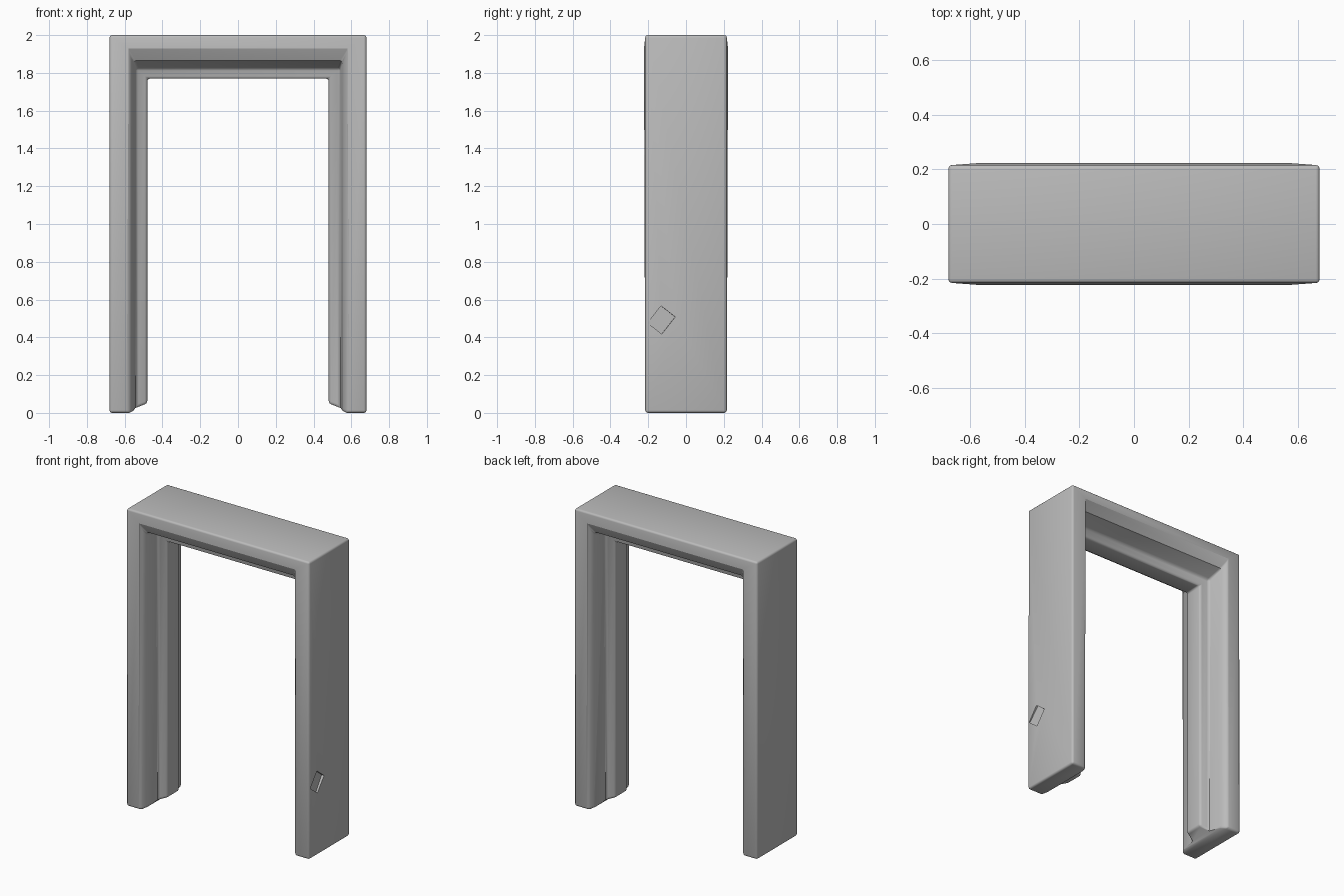
import bpy, bmesh, math

if "Cube" in bpy.data.objects:
    bpy.data.objects.remove(bpy.data.objects["Cube"])

HALF_W, HEIGHT = 0.68, 2.0

grey = bpy.data.materials.new("door_frame_grey")
grey.diffuse_color = (0.5, 0.5, 0.5, 1)
grey.use_nodes = True
grey.node_tree.nodes["Principled BSDF"].inputs["Base Color"].default_value = grey.diffuse_color

# Symmetric moulding profile, from the outside in:
# (inset on legs, inset on lintel, half depth, height of the bottom end)
PROFILE = [
    (0.00, 0.00, 0.216, 0.00),   # outer face
    (0.105, 0.09, 0.216, 0.00),  # face casing
    (0.125, 0.135, 0.185, 0.01), # rounded lip
    (0.14, 0.175, 0.08, 0.03),   # jamb
    (0.20, 0.23, 0.065, 0.05),   # door stop
]


def station(bm, x_sign, top):
    """One closed ring of the profile: front points in, back points out."""
    ring = [(p, -1) for p in PROFILE] + [(p, 1) for p in reversed(PROFILE)]
    return [bm.verts.new((x_sign * (HALF_W - leg), side * half,
                          HEIGHT - lintel if top else foot))
            for (leg, lintel, half, foot), side in ring]


# Frame: the profile swept up one leg, across the lintel and down the other
bm = bmesh.new()
rings = [station(bm, -1, False), station(bm, -1, True),
         station(bm, 1, True), station(bm, 1, False)]
n = len(rings[0])
for a, b in zip(rings, rings[1:]):
    for i in range(n):
        j = (i + 1) % n
        bm.faces.new((a[i], a[j], b[j], b[i]))
# Leg ends, stepped up towards the stop
for r in (rings[0], rings[-1]):
    for i in range(len(PROFILE) - 1):
        bm.faces.new((r[i], r[i + 1], r[n - 2 - i], r[n - 1 - i]))
bmesh.ops.recalc_face_normals(bm, faces=bm.faces)
mesh = bpy.data.meshes.new("door_frame")
bm.to_mesh(mesh)
bm.free()
mesh.materials.append(grey)
frame = bpy.data.objects.new("door_frame", mesh)
bpy.context.collection.objects.link(frame)

# Shallow tilted dent low on the right side
bpy.ops.mesh.primitive_cube_add(size=1, location=(HALF_W, -0.13, 0.492),
                                rotation=(math.radians(-38), 0, math.radians(4)))
cutter = bpy.context.object
cutter.name = "dent_cutter"
cutter.scale = (0.024, 0.095, 0.115)
cutter.data.materials.append(grey)
cutter.hide_render = True
cutter.display_type = 'WIRE'

# Softened edges, then the dent
bevel = frame.modifiers.new("soft_edges", 'BEVEL')
bevel.width = 0.014
bevel.segments = 3
bevel.limit_method = 'ANGLE'
bevel.angle_limit = math.radians(50)
cut = frame.modifiers.new("dent", 'BOOLEAN')
cut.operation = 'DIFFERENCE'
cut.object = cutter
cut.solver = 'EXACT'

bpy.ops.object.select_all(action='DESELECT')
frame.select_set(True)
bpy.context.view_layer.objects.active = frame
for name in ("soft_edges", "dent"):
    bpy.ops.object.modifier_apply(modifier=name)
bpy.data.objects.remove(cutter)
bpy.ops.object.shade_smooth_by_angle(angle=math.radians(35))
